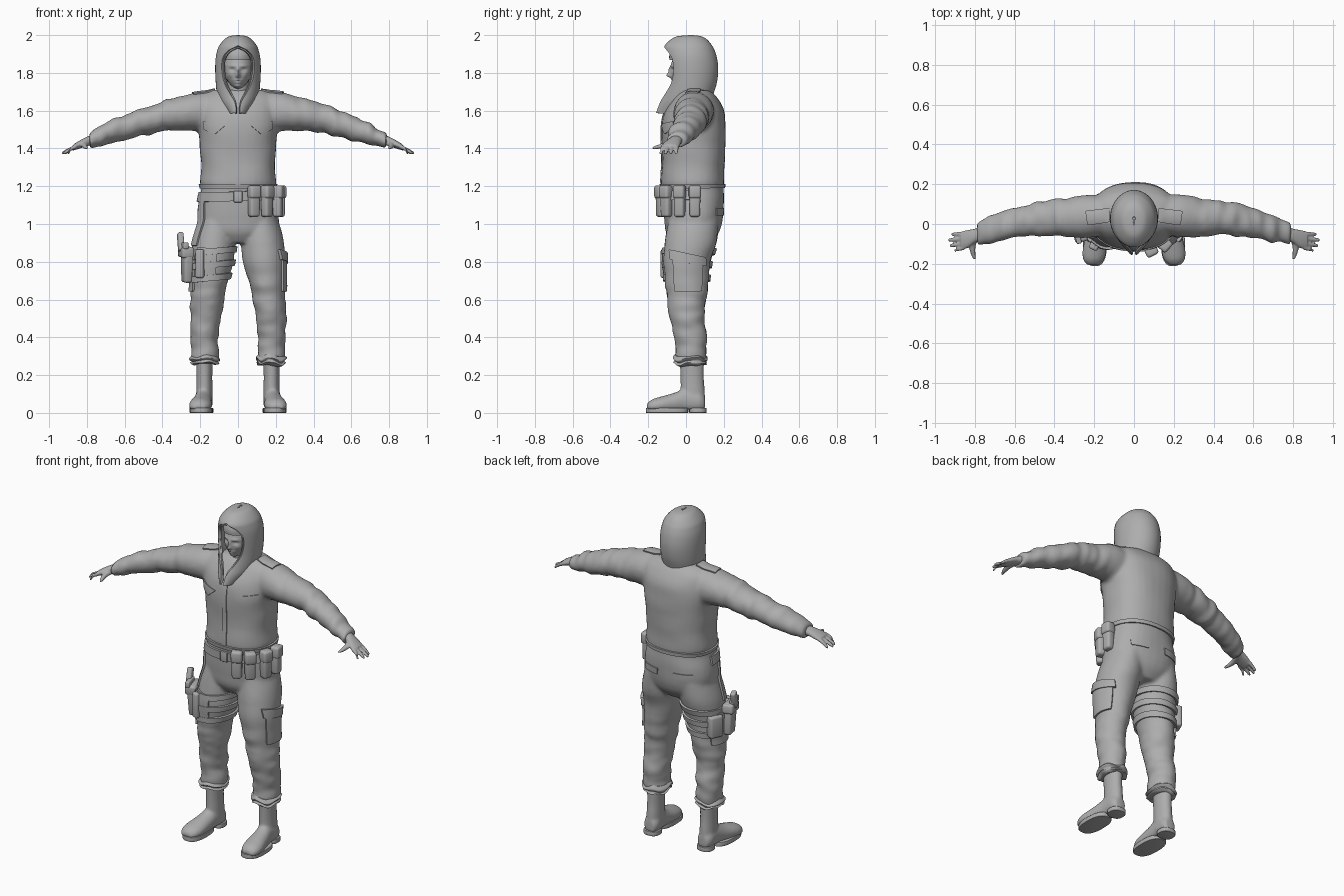
import bpy, bmesh, math
from mathutils import Vector, Matrix, noise
from mathutils.bvhtree import BVHTree

cube = bpy.data.objects.get("Cube")
if cube:
    bpy.data.objects.remove(cube)

GREY = (0.42, 0.42, 0.42, 1)
mat = bpy.data.materials.new("plain grey")
mat.use_nodes = True
mat.diffuse_color = GREY
mat.node_tree.nodes["Principled BSDF"].inputs["Base Color"].default_value = GREY
SIDES = ((1, "left"), (-1, "right"))


def finish(name, bm, voxel=0, relax=0, solid=0, bevel=0, angle=50):
    """Turn a bmesh into a finished smooth object with its modifiers applied."""
    bmesh.ops.recalc_face_normals(bm, faces=bm.faces)
    me = bpy.data.meshes.new(name)
    bm.to_mesh(me)
    bm.free()
    ob = bpy.data.objects.new(name, me)
    bpy.context.collection.objects.link(ob)
    if voxel:
        m = ob.modifiers.new("blend", 'REMESH')
        m.mode, m.voxel_size = 'VOXEL', voxel
    if relax:
        m = ob.modifiers.new("relax", 'SMOOTH')
        m.iterations = relax
    if solid:
        m = ob.modifiers.new("thickness", 'SOLIDIFY')
        m.thickness, m.offset = solid, 0
    if bevel:
        m = ob.modifiers.new("round", 'BEVEL')
        m.width, m.segments = bevel, 3
    if ob.modifiers:
        dg = bpy.context.evaluated_depsgraph_get()
        ob.data = bpy.data.meshes.new_from_object(ob.evaluated_get(dg))
        ob.modifiers.clear()
    ob.data.materials.clear()
    ob.data.materials.append(mat)
    ob.data.shade_smooth()
    ob.data.set_sharp_from_angle(angle=math.radians(angle))
    return ob


def spline(rows, steps):
    """Catmull-Rom through rows of numbers."""
    out = []
    for i in range(len(rows) - 1):
        a, b, c, d = (rows[min(max(i + k, 0), len(rows) - 1)] for k in (-1, 0, 1, 2))
        for t in (s / steps for s in range(steps)):
            out.append([q + t * (r - p) / 2 + t * t * (p - 2.5 * q + 2 * r - e / 2)
                        + t ** 3 * (1.5 * (q - r) + (e - p) / 2) for p, q, r, e in zip(a, b, c, d)])
    return out + [list(rows[-1])]


def loft(bm, rows, axis, s=1, steps=5, n=32, power=1.0, floor=None):
    """Closed tube; rows are x, y, z, and the two radii across the axis."""
    u, v = [k for k in range(3) if k != axis]
    rings = []
    for x, y, z, ra, rb in spline(rows, steps):
        ring = []
        for k in range(n):
            a = 2 * math.pi * k / n
            p = Vector((x, y, z))
            p[u] += ra * math.copysign(abs(math.cos(a)) ** power, math.cos(a))
            p[v] += rb * math.copysign(abs(math.sin(a)) ** power, math.sin(a))
            p.x *= s
            if floor is not None:
                p.z = max(p.z, floor)
            ring.append(bm.verts.new(p))
        rings.append(ring)
    skin(bm, rings, True)
    bm.faces.new(rings[0])
    bm.faces.new(rings[-1])


def skin(bm, rings, closed=False):
    for a, b in zip(rings, rings[1:]):
        for k in range(len(a) - (not closed)):
            j = (k + 1) % len(a)
            bm.faces.new((a[k], a[j], b[j], b[k]))


# Coverall: torso, legs and sleeves blended into one skin
bm = bmesh.new()
loft(bm, [(0, .03, .90, .10, .10), (0, .035, .96, .195, .14), (0, .04, 1.03, .215, .155),
          (0, .04, 1.11, .21, .16), (0, .035, 1.19, .192, .163), (0, .035, 1.22, .2, .168),
          (0, .04, 1.32, .195, .166), (0, .04, 1.42, .202, .17), (0, .04, 1.52, .215, .17),
          (0, .045, 1.6, .215, .155), (0, .05, 1.67, .205, .115), (0, .05, 1.71, .14, .075)], 2, power=.85)
for s, side in SIDES:
    loft(bm, [(.115, .04, 1.02, .095, .135), (.13, .025, .9, .115, .137), (.137, .005, .8, .113, .125),
              (.152, .005, .7, .099, .115), (.165, .005, .6, .088, .105), (.172, .005, .52, .081, .09),
              (.176, .018, .44, .077, .086), (.176, .025, .36, .072, .086), (.176, .025, .27, .072, .08)], 2, s)
    loft(bm, [(.15, .045, 1.59, .1, .115), (.24, .04, 1.592, .106, .102), (.32, .035, 1.58, .1, .09),
              (.42, .03, 1.565, .09, .08), (.52, .02, 1.537, .082, .073), (.62, 0, 1.505, .075, .066),
              (.72, -.03, 1.468, .066, .055), (.785, -.052, 1.44, .054, .041)], 0, s)
body = finish("coverall", bm, voxel=.011, relax=5).data

# Cloth folds on the sleeves and trousers
points = [v.co.copy() for v in body.vertices]
normals = [v.normal.copy() for v in body.vertices]
for p, normal in zip(points, normals):
    x, y, z = p
    sleeve = min(max((abs(x) - .26) / .1, 0), 1)
    trouser = min(max((.78 - z) / .2, 0), 1)
    fold = noise.noise(Vector((x * 19, y * 7, z * 7))) * sleeve * .012
    fold += noise.noise(Vector((x * 8, y * 8, z * 17))) * trouser * .011
    fold += noise.noise(Vector((x * 6, y * 6, z * 9))) * .005
    p += normal * fold
body.vertices.foreach_set("co", [c for p in points for c in p])
body.update()
tree = BVHTree.FromPolygons(points, [p.vertices[:] for p in body.polygons])


def plate(name, corners, axis, sign, thick=.012, n=10):
    """Four-cornered cloth patch laid on the body along an axis."""
    bm = bmesh.new()
    c = [Vector(p) for p in corners]
    rings = []
    for i in range(n + 1):
        a, b = c[0].lerp(c[3], i / n), c[1].lerp(c[2], i / n)
        row = []
        for q in (a.lerp(b, k / n) for k in range(n + 1)):
            p = list(q)
            p.insert(axis, sign * 2)
            d = Vector((0, 0, 0))
            d[axis] = -sign
            hit = tree.ray_cast(Vector(p), d)[0]
            row.append(bm.verts.new(hit or tree.find_nearest(Vector(p) + d * 1.85)[0]))
        rings.append(row)
    skin(bm, rings)
    finish(name, bm, solid=thick, relax=2)


def around(cx, cy, z, a):
    """Point on the body, and the direction to it, at an angle from the front."""
    d = Vector((math.sin(a), -math.cos(a), 0))
    hit = tree.ray_cast(Vector((cx, cy, z)), d)[0]
    return hit or Vector((cx, cy, z)) + d * .15, d


def band(name, cx, cy, z0, z1, thick, start=-180, end=180, slope=0):
    """Strap following the body; angle 0 faces the front."""
    bm, n = bmesh.new(), 64
    rows = []
    for z in (z0, (z0 + z1) / 2, z1):
        row = []
        for k in range(n + 1):
            a = math.radians(start + (end - start) * k / n)
            p, d = around(cx, cy, z + slope * math.sin(a), a)
            row.append(bm.verts.new(p + d * .003))
        rows.append(row)
    skin(bm, rows)
    bmesh.ops.remove_doubles(bm, verts=bm.verts, dist=.0005)
    finish(name, bm, solid=thick)


def box(name, loc, size, turn=0, lean=0, bevel=.01, taper=1):
    bm = bmesh.new()
    bmesh.ops.create_cube(bm, size=1)
    for v in bm.verts:
        if v.co.z < 0:
            v.co.x *= taper
            v.co.y *= taper
    m = Matrix.Translation(loc) @ Matrix.Rotation(turn, 4, 'Z') @ Matrix.Rotation(lean, 4, 'X')
    bm.transform(m @ Matrix.Diagonal((*size, 1)))
    finish(name, bm, bevel=bevel)


# Jacket and trouser details
plate("front_placket", [(-.014, 1.2), (.014, 1.2), (.014, 1.62), (-.014, 1.62)], 1, -1, .012, 16)
band("jacket_hem", 0, .035, 1.19, 1.212, .012)
for s, side in SIDES:
    plate(side + "_chest_flap", [(s * .06, 1.525), (s * .185, 1.545), (s * .18, 1.5), (s * .12, 1.475)], 1, -1)
    plate(side + "_shoulder_strap", [(s * .12, .01), (s * .235, -.005), (s * .245, .065), (s * .12, .08)], 2, 1, .016)
    plate(side + "_rear_flap", [(s * .05, 1.085), (s * .16, 1.085), (s * .155, 1.045), (s * .055, 1.045)], 1, 1)
    plate(side + "_thigh_pocket", [(-.07, .83), (.09, .81), (.08, .64), (-.06, .64)], 0, s, .022)
    plate(side + "_thigh_flap", [(-.085, .865), (.1, .825), (.1, .775), (-.08, .81)], 0, s, .034)

# Belt with its buckle and four pouches
band("belt", 0, .035, 1.122, 1.172, .018, -95, 100, .005)
p, d = around(0, .035, 1.145, 0)
box("belt_buckle", p + d * .012, (.045, .016, .06), bevel=.004)
for i, deg in enumerate((27, 48, 72, 93)):
    a = math.radians(deg)
    p, d = around(0, .035, 1.12, a)
    box(f"pouch_{i + 1}", p + d * .018, (.058, .05, .165), a, bevel=.014, taper=.95)
    box(f"pouch_flap_{i + 1}", p + d * .022 + Vector((0, 0, .05)), (.064, .056, .07), a, bevel=.014)

# Thigh rig: straps, holster, sidearm and rear pouch
for i, z in enumerate((.715, .785, .855)):
    band(f"thigh_strap_{i + 1}", -.14, .005, z - .016, z + .016, .018, slope=.012)
plate("thigh_panel", [(-.21, .88), (-.11, .87), (-.12, .7), (-.21, .7)], 1, -1, .02)
plate("hip_hanger", [(-.06, 1.14), (-.02, 1.14), (-.01, .88), (-.07, .88)], 0, -1, .02)
box("holster", (-.27, -.035, .785), (.055, .1, .19), .25, .08, .014, .8)
box("holster_flap", (-.275, -.035, .85), (.066, .11, .055), .25, .08, .012)
box("sidearm_grip", (-.303, -.03, .905), (.03, .042, .1), .25, -.3, .008)
box("sidearm_slide", (-.285, -.055, .885), (.026, .09, .035), .25, 0, .006)
box("rear_pouch", (-.245, .07, .765), (.05, .085, .13), -.4, 0, .014)
box("front_clip", (-.2, -.11, .79), (.045, .04, .15), -.45, 0, .01)

# Boots, trouser cuffs and hands
for s, side in SIDES:
    bm = bmesh.new()
    loft(bm, [(.178, .03, .32, .045, .066), (.178, .032, .2, .042, .062),
              (.178, .035, .12, .043, .064), (.18, .035, .04, .045, .068)], 2, s)
    loft(bm, [(.178, .1, .05, .03, .04), (.18, .07, .06, .046, .06), (.183, .0, .065, .046, .065),
              (.19, -.06, .052, .052, .055), (.198, -.13, .042, .06, .045),
              (.203, -.18, .035, .052, .036), (.205, -.207, .028, .028, .02)], 1, s, floor=.018)
    finish(side + "_boot", bm, voxel=.008, relax=4)
    bm = bmesh.new()
    for y, ry, x, rx in ((-.1, .112, .196, .06), (.063, .046, .179, .048)):
        loft(bm, [(x, y, 0, rx, ry), (x, y, .026, rx, ry)], 2, s, 1, 40, .8)
    finish(side + "_sole", bm, bevel=.003)
    bm = bmesh.new()
    loft(bm, [(.176, .022, .255, .06, .068), (.176, .022, .262, .077, .088), (.176, .022, .275, .07, .082),
              (.177, .022, .288, .083, .092), (.176, .022, .305, .07, .08)], 2, s, 4, 48)
    for v in bm.verts:
        v.co.z += .022 * noise.noise(v.co * 16)
    finish(side + "_trouser_cuff", bm)
    bm = bmesh.new()
    loft(bm, [(.76, -.045, 1.448, .036, .028), (.8, -.06, 1.437, .036, .025),
              (.84, -.077, 1.42, .046, .021), (.872, -.083, 1.405, .044, .016)], 0, s)
    for y0, y1, x1 in ((-.12, -.132, .902), (-.096, -.108, .925), (-.072, -.08, .933), (-.049, -.052, .918)):
        loft(bm, [(.855, y0, 1.412, .011, .012), (.885, (y0 + y1) / 2, 1.397, .011, .011),
                  (x1 - .008, y1, 1.378, .009, .009), (x1, y1, 1.373, .005, .005)], 0, s, n=12)
    loft(bm, [(.8, -.07, 1.43, .02, .018), (.812, -.11, 1.418, .017, .015),
              (.808, -.15, 1.408, .012, .011), (.8, -.178, 1.402, .006, .006)], 1, s, n=12)
    finish(side + "_hand", bm, voxel=.005, relax=2)

# Head, with the features pushed in and out of the face
bm = bmesh.new()
bmesh.ops.create_uvsphere(bm, u_segments=80, v_segments=60, radius=1)
FEATURES = ((0, 1.786, .026, .010, .012), (0, 1.81, .014, .008, .022), (0, 1.762, .008, .02, .004),
            (0, 1.749, .008, .017, .005), (0, 1.728, .012, .022, .012), (.03, 1.816, -.012, .014, .008),
            (.03, 1.837, .007, .02, .006), (.03, 1.814, .005, .009, .004), (.042, 1.79, .006, .015, .014))
for v in bm.verts:
    front = v.co.y < -.2
    v.co = Vector((v.co.x * .08, v.co.y * .105 + .025, v.co.z * .115 + 1.825))
    v.co.x *= 1 - .35 * min(max((1.79 - v.co.z) / .09, 0), 1)
    if front:
        for x, z, amount, sx, sz in FEATURES:
            v.co.y -= amount * math.exp(-((abs(v.co.x) - x) / sx) ** 2 - ((v.co.z - z) / sz) ** 2)
        v.co.y -= .018 * min(max((1.79 - v.co.z) / .06, 0), 1)
finish("head", bm, angle=80)
bm = bmesh.new()
loft(bm, [(0, .04, 1.6, .07, .075), (0, .035, 1.68, .06, .065), (0, .03, 1.76, .058, .06)], 2)
finish("neck", bm)
bm = bmesh.new()
loft(bm, [(0, .025, 1.868, .085, .113), (0, .025, 1.9, .083, .112),
          (0, .025, 1.94, .066, .09), (0, .025, 1.965, .02, .03)], 2)
finish("cap", bm)


def hood(name, grow, opening, thick):
    """Open-fronted shell; rows are z, half width, back, front, opening angle."""
    rows = [(1.585, .055, .1, -.155, .1), (1.64, .092, .125, -.135, .13), (1.69, .106, .14, -.115, .38),
            (1.75, .112, .158, -.1, .66), (1.82, .115, .165, -.1, .78), (1.88, .112, .158, -.108, .74),
            (1.92, .103, .145, -.112, .45), (1.942, .094, .133, -.108, .01), (1.97, .071, .11, -.08, .01),
            (1.988, .046, .08, -.045, .01), (1.994, .005, .035, .025, .01)]
    bm, n = bmesh.new(), 56
    rings = []
    for z, rx, back, front, gap in spline(rows, 4):
        ring = []
        for k in range(n + 1):
            a = (2 * k / n - 1) * (math.pi - max(gap, .005) * opening)
            reach = back - .025 if math.cos(a) > 0 else .025 - front
            ring.append(bm.verts.new((rx * grow * math.sin(a), .025 + reach * grow * math.cos(a),
                                      1.8 + (z - 1.8) * grow)))
        rings.append(ring)
    skin(bm, rings)
    bmesh.ops.remove_doubles(bm, verts=bm.verts, dist=.003)
    finish(name, bm, solid=thick, relax=2)


hood("hood", 1, 1, .012)
hood("hood_lining", .93, .93, .008)
